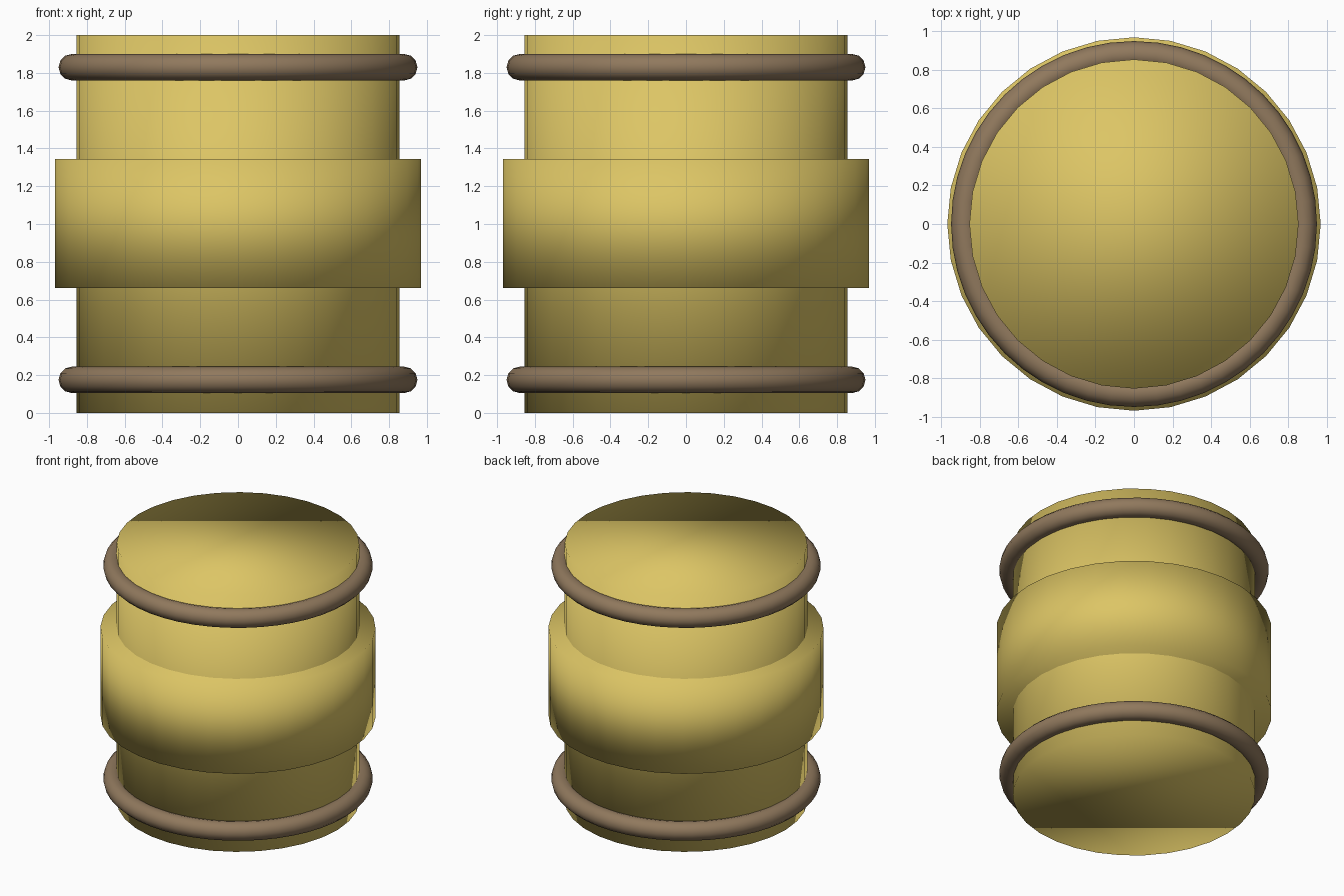
import bpy

cube = bpy.data.objects.get("Cube")
if cube:
    bpy.data.objects.remove(cube, do_unlink=True)


def make_material(name, rgb):
    mat = bpy.data.materials.new(name)
    mat.use_nodes = True
    mat.diffuse_color = (*rgb, 1)
    mat.node_tree.nodes["Principled BSDF"].inputs["Base Color"].default_value = (*rgb, 1)
    return mat


def finish(name, mat):
    obj = bpy.context.object
    obj.name = name
    obj.data.materials.append(mat)
    bpy.ops.object.shade_smooth()
    return obj


def drum(name, radius, bottom, top, mat):
    bpy.ops.mesh.primitive_cylinder_add(
        vertices=32, radius=radius, depth=top - bottom,
        location=(0, 0, (top + bottom) / 2))
    return finish(name, mat)


def hoop(name, height, mat):
    bpy.ops.mesh.primitive_torus_add(
        major_radius=0.88, minor_radius=0.07,
        major_segments=48, minor_segments=12, location=(0, 0, height))
    return finish(name, mat)


wood = make_material("golden yellow", (0.72, 0.56, 0.13))
rope = make_material("dull brown", (0.28, 0.19, 0.11))

# Straight body with a wider belly, softly shaded across the rims
drum("barrel_body", 0.855, 0, 2, wood)
drum("barrel_belly", 0.97, 0.66, 1.345, wood)

# Round hoops near both ends
hoop("lower_hoop", 0.175, rope)
hoop("upper_hoop", 1.83, rope)
